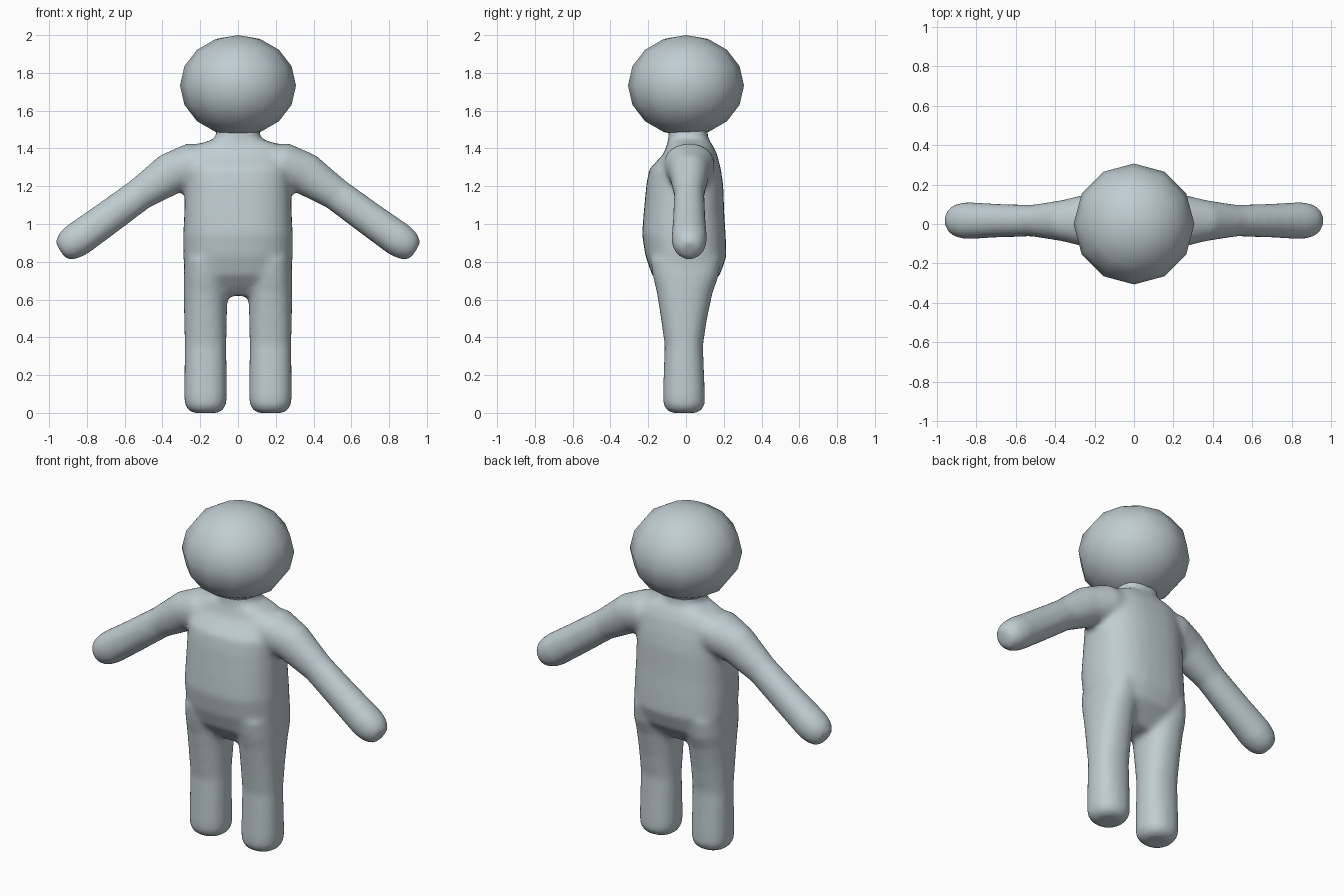
import bpy, bmesh, math
from mathutils import Vector

if "Cube" in bpy.data.objects:
    bpy.data.objects.remove(bpy.data.objects["Cube"])

skin = bpy.data.materials.new("pale blue grey")
skin.diffuse_color = (0.53, 0.61, 0.64, 1)
skin.use_nodes = True
skin.node_tree.nodes["Principled BSDF"].inputs["Base Color"].default_value = skin.diffuse_color


def finish(bm, name):
    bmesh.ops.recalc_face_normals(bm, faces=bm.faces)
    for f in bm.faces:
        f.smooth = True
    me = bpy.data.meshes.new(name)
    bm.to_mesh(me)
    bm.free()
    me.materials.append(skin)
    ob = bpy.data.objects.new(name, me)
    bpy.context.collection.objects.link(ob)
    return ob


def loft(bm, rings):
    """Skin a list of rings (centre, axis u, axis v, squareness), capped at both ends."""
    n, loops = 32, []
    for c, u, v, p in rings:
        loop = []
        for i in range(n):
            a = 2 * math.pi * i / n
            s, t = math.cos(a), math.sin(a)
            s = math.copysign(abs(s) ** (2 / p), s)
            t = math.copysign(abs(t) ** (2 / p), t)
            loop.append(bm.verts.new(Vector(c) + Vector(u) * s + Vector(v) * t))
        loops.append(loop)
    for a, b in zip(loops, loops[1:]):
        for i in range(n):
            j = (i + 1) % n
            bm.faces.new((a[i], a[j], b[j], b[i]))
    bm.faces.new(loops[0])
    bm.faces.new(loops[-1])


def upright(rows, p, cx=0.0):
    """Horizontal rings from rows of (z, half width, y front, y back)."""
    return [((cx, (f + b) / 2, z), (w, 0, 0), (0, (b - f) / 2, 0), p) for z, w, f, b in rows]


body = bmesh.new()

# torso and neck
loft(body, upright([
    (0.62, 0.20, -0.08, 0.07), (0.67, 0.25, -0.13, 0.12), (0.73, 0.28, -0.18, 0.18),
    (0.83, 0.29, -0.215, 0.215), (0.945, 0.29, -0.233, 0.21), (1.05, 0.285, -0.225, 0.203),
    (1.21, 0.28, -0.21, 0.197), (1.29, 0.28, -0.195, 0.185), (1.37, 0.26, -0.12, 0.165),
    (1.42, 0.22, -0.10, 0.14), (1.45, 0.125, -0.095, 0.118), (1.47, 0.115, -0.092, 0.115),
    (1.53, 0.115, -0.092, 0.115)], 2.5))

for side in (-1, 1):
    # legs with rounded feet
    loft(body, upright([
        (0.0, 0.065, -0.075, 0.055), (0.012, 0.09, -0.10, 0.08), (0.045, 0.11, -0.12, 0.10),
        (0.10, 0.113, -0.122, 0.10), (0.36, 0.110, -0.113, 0.09), (0.50, 0.113, -0.133, 0.112),
        (0.64, 0.116, -0.155, 0.142), (0.72, 0.116, -0.175, 0.172), (0.82, 0.11, -0.19, 0.185)],
        2.3, 0.172 * side))
    # arms: x, z, half thickness, half depth
    arm = [(0.14, 1.325, 0.10, 0.13), (0.24, 1.31, 0.12, 0.135), (0.36, 1.265, 0.112, 0.105),
           (0.52, 1.157, 0.087, 0.08), (0.70, 1.025, 0.090, 0.086), (0.85, 0.918, 0.093, 0.095),
           (0.895, 0.887, 0.085, 0.085), (0.927, 0.865, 0.065, 0.065), (0.94, 0.857, 0.042, 0.042)]
    rings = []
    for i, (x, z, t, d) in enumerate(arm):
        a, b = arm[max(i - 1, 0)], arm[min(i + 1, len(arm) - 1)]
        nrm = Vector((a[1] - b[1], 0, b[0] - a[0])).normalized() * t
        rings.append(((side * x, 0.017, z), (side * nrm.x, 0, nrm.z), (0, d, 0), 2.1))
    loft(body, rings)

# fuse the limbs and soften the joins
ob = finish(body, "body")
rm = ob.modifiers.new("fuse", 'REMESH')
rm.mode = 'VOXEL'
rm.voxel_size = 0.016
rm.use_smooth_shade = True
sm = ob.modifiers.new("soften", 'SMOOTH')
sm.factor = 0.5
sm.iterations = 8

# head: low-poly flattened sphere
bm = bmesh.new()
bmesh.ops.create_uvsphere(bm, u_segments=12, v_segments=8, radius=1)
for v in bm.verts:
    v.co = Vector((v.co.x * 0.307, v.co.y * 0.307, 1.733 + v.co.z * 0.267))
finish(bm, "head")
